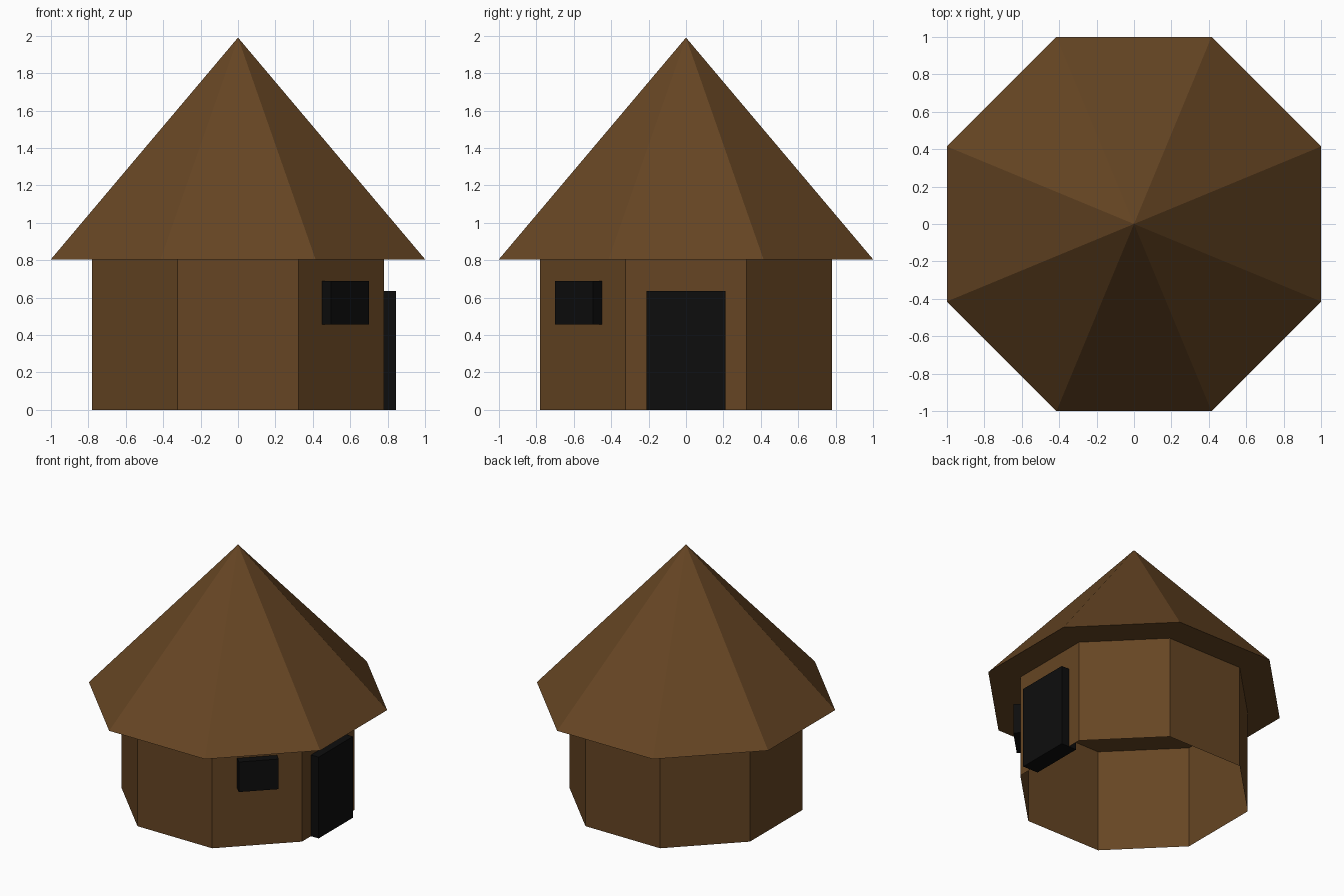
import bpy
from math import pi, cos, sin
from mathutils import Matrix, Vector

cube = bpy.data.objects.get("Cube")
if cube:
    bpy.data.objects.remove(cube, do_unlink=True)


def make_material(name, colour):
    mat = bpy.data.materials.new(name)
    mat.use_nodes = True
    mat.diffuse_color = colour
    bsdf = mat.node_tree.nodes["Principled BSDF"]
    bsdf.inputs["Base Color"].default_value = colour
    bsdf.inputs["Roughness"].default_value = 0.9
    return mat


brown = make_material("dark_brown", (0.133, 0.060, 0.017, 1))
black = make_material("near_black", (0.004, 0.004, 0.004, 1))

EAVES, PEAK = 0.805, 1.99
WALL_APOTHEM, ROOF_APOTHEM = 0.78, 1.0
SIDES = 8


def add_object(name, verts, faces, mat):
    mesh = bpy.data.meshes.new(name)
    mesh.from_pydata(verts, [], faces)
    mesh.materials.append(mat)
    obj = bpy.data.objects.new(name, mesh)
    bpy.context.collection.objects.link(obj)
    return obj


def octagon(apothem, z):
    """Ring of corners whose flat sides face the axes and diagonals."""
    r = apothem / cos(pi / SIDES)
    angles = [(i + 0.5) * 2 * pi / SIDES for i in range(SIDES)]
    return [(r * cos(a), r * sin(a), z) for a in angles]


def wall_block(name, angle, width, bottom, top, depth=0.132):
    """Block set halfway into the wall that faces the given angle."""
    bpy.ops.mesh.primitive_cube_add(size=1)
    obj = bpy.context.object
    obj.name = obj.data.name = name
    size = Matrix.Diagonal(Vector((depth, width, top - bottom, 1)))
    place = Matrix.Translation((WALL_APOTHEM, 0, (bottom + top) / 2))
    obj.data.transform(Matrix.Rotation(angle, 4, 'Z') @ place @ size)
    obj.data.materials.append(black)


# Walls: thin octagonal shell, open underneath
nxt = [(i + 1) % SIDES for i in range(SIDES)]
add_object("walls", octagon(WALL_APOTHEM, 0) + octagon(WALL_APOTHEM, EAVES),
           [(i, j, j + SIDES, i + SIDES) for i, j in enumerate(nxt)], brown)

# Roof: eight-sided pyramid with a flat underside
add_object("roof", octagon(ROOF_APOTHEM, EAVES) + [(0, 0, PEAK)],
           [(i, j, SIDES) for i, j in enumerate(nxt)]
           + [tuple(reversed(range(SIDES)))], brown)

# Door and window
wall_block("door", 0, 0.425, 0, 0.635)
wall_block("window", -pi / 4, 0.287, 0.455, 0.69)
